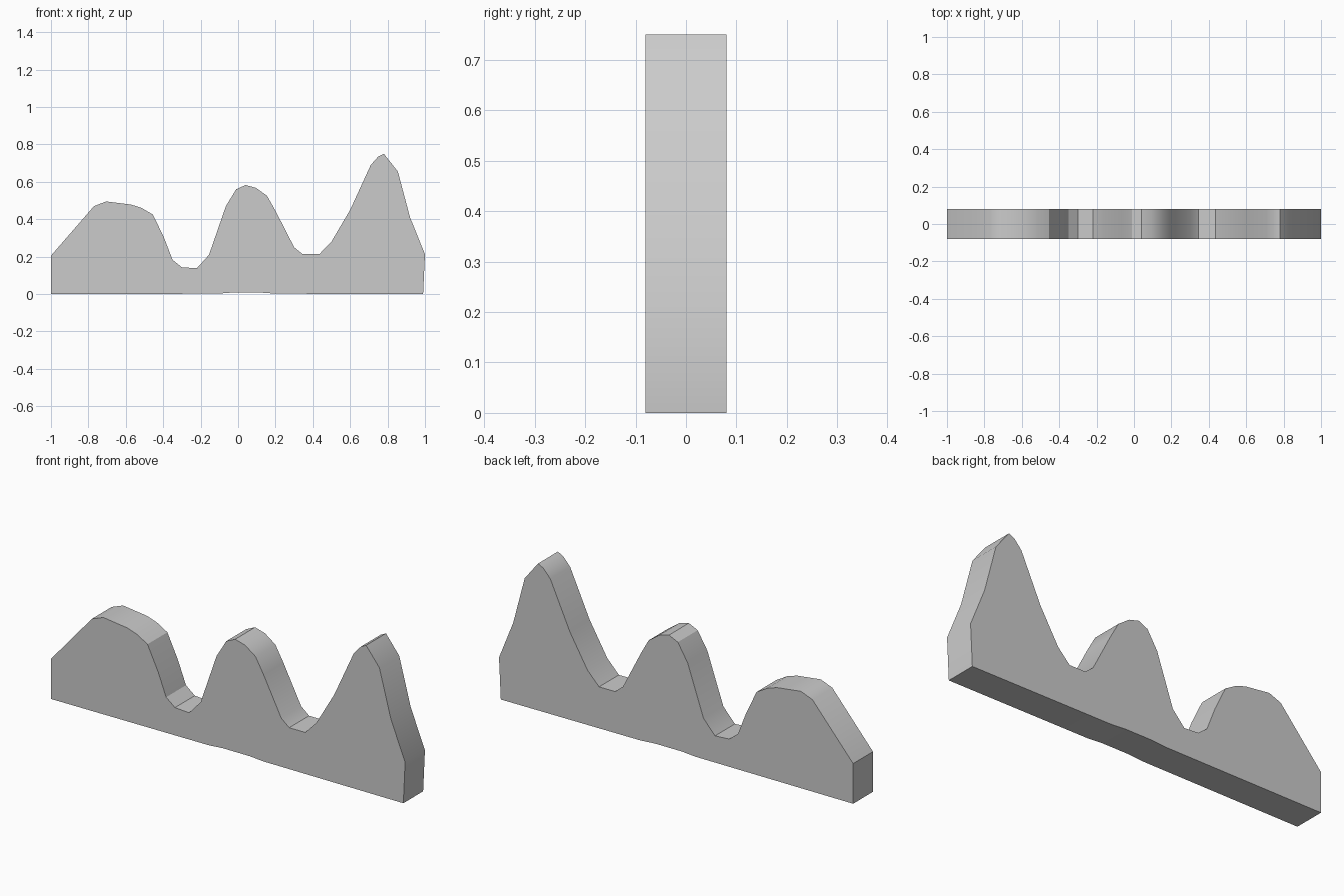
import bpy, bmesh, math

if "Cube" in bpy.data.objects:
    bpy.data.objects.remove(bpy.data.objects["Cube"])

HALF_DEPTH = 0.08

# Wavy top edge, left to right (x, z)
top = [(-1, 0.205), (-0.77, 0.47), (-0.705, 0.495), (-0.57, 0.478), (-0.515, 0.46),
       (-0.455, 0.425), (-0.395, 0.30), (-0.35, 0.183), (-0.30, 0.143), (-0.22, 0.138),
       (-0.155, 0.21), (-0.065, 0.47), (-0.01, 0.56), (0.04, 0.583), (0.095, 0.568),
       (0.155, 0.525), (0.20, 0.445), (0.30, 0.25), (0.345, 0.213), (0.435, 0.213),
       (0.50, 0.28), (0.60, 0.45), (0.71, 0.69), (0.75, 0.735), (0.78, 0.75),
       (0.855, 0.655), (0.92, 0.41), (1.0, 0.212)]
# Base edge with a very shallow arch, right to left
base = [(0.99, 0), (0.2, 0.002), (0.12, 0.008), (-0.03, 0.008), (-0.11, 0.002), (-1, 0)]

# Extrude the closed outline through the board thickness
bm = bmesh.new()
front = bm.faces.new([bm.verts.new((x, -HALF_DEPTH, z)) for x, z in top + base])
ext = bmesh.ops.extrude_face_region(bm, geom=[front], use_keep_orig=True)
moved = [g for g in ext["geom"] if isinstance(g, bmesh.types.BMVert)]
bmesh.ops.translate(bm, verts=moved, vec=(0, 2 * HALF_DEPTH, 0))
bmesh.ops.recalc_face_normals(bm, faces=bm.faces)

mesh = bpy.data.meshes.new("wavy_board")
bm.to_mesh(mesh)
bm.free()
board = bpy.data.objects.new("wavy_board", mesh)
bpy.context.collection.objects.link(board)

# Soft curves along the rim, crisp front and back outlines
bpy.context.view_layer.objects.active = board
board.select_set(True)
bpy.ops.object.shade_smooth_by_angle(angle=math.radians(30))
